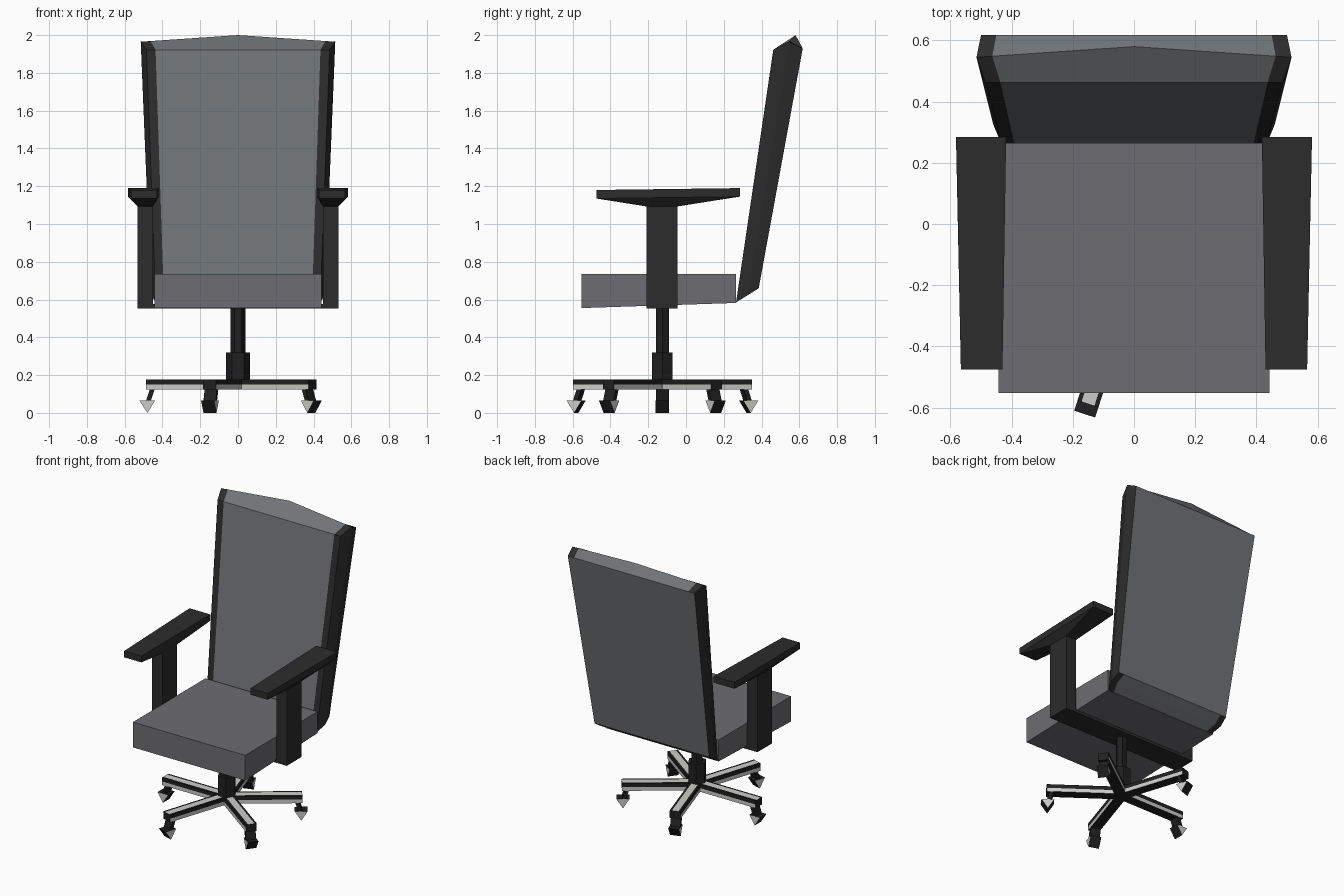
import bpy, bmesh, math
from mathutils import Matrix, Vector

if "Cube" in bpy.data.objects:
    bpy.data.objects.remove(bpy.data.objects["Cube"])


def material(name, color):
    m = bpy.data.materials.new(name)
    m.diffuse_color = (*color, 1)
    m.use_nodes = True
    m.node_tree.nodes["Principled BSDF"].inputs["Base Color"].default_value = m.diffuse_color
    return m


SEAT = material("seat grey", (0.155, 0.155, 0.17))
BACK = material("back grey", (0.165, 0.178, 0.188))
DARK = material("dark trim", (0.025, 0.025, 0.025))
BLACK = material("base black", (0.014, 0.014, 0.014))
LIGHT = material("light metal", (0.6, 0.6, 0.58))


def finish(name, bm, mats, matrix=None):
    bmesh.ops.recalc_face_normals(bm, faces=bm.faces)
    me = bpy.data.meshes.new(name)
    bm.to_mesh(me)
    bm.free()
    for m in mats:
        me.materials.append(m)
    ob = bpy.data.objects.new(name, me)
    bpy.context.collection.objects.link(ob)
    if matrix:
        ob.matrix_world = matrix
    return ob


def hull(name, points, mats, matrix=None):
    bm = bmesh.new()
    for p in points:
        bm.verts.new(p)
    bmesh.ops.convex_hull(bm, input=bm.verts)
    bmesh.ops.dissolve_limit(bm, angle_limit=0.01, verts=bm.verts, edges=bm.edges)
    return finish(name, bm, mats, matrix)


def corners(x0, x1, y0, y1, z0, z1):
    return [(x, y, z) for x in (x0, x1) for y in (y0, y1) for z in (z0, z1)]


def prism(name, profile, axis, lo, hi, mats, rule, matrix=None):
    """Extrude a closed 2D profile along x or y; rule gives side material indices."""
    bm = bmesh.new()
    def put(t, a, b):
        return bm.verts.new((t, a, b) if axis == 'x' else (a, t, b))
    r0 = [put(lo, *p) for p in profile]
    r1 = [put(hi, *p) for p in profile]
    n = len(profile)
    for i in range(n):
        j = (i + 1) % n
        bm.faces.new((r0[i], r0[j], r1[j], r1[i])).material_index = rule(i)
    for r in (r0, r1):
        bm.faces.new(r).material_index = rule(-1)
    return finish(name, bm, mats, matrix)


# Seat cushion with slightly rising underside
prism("seat", [(-0.552, 0.555), (0.265, 0.582), (0.265, 0.735), (-0.552, 0.735)],
      'x', -0.443, 0.443, [SEAT], lambda i: 0)

# Backrest: six-point sections lofted across the width
bm = bmesh.new()
rings = []
for u in (-1, -0.9, 0, 0.9, 1):
    rise = 1 - abs(u)
    sect = [(0.435, 0.265, 0.585), (0.46, 0.325, 0.622), (0.452, 0.385, 0.66),
            (0.50, 0.618, 1.93),
            (0.515, 0.545 + 0.035 * rise, 1.965 + 0.035 * rise),
            (0.485, 0.462, 1.922)]
    rings.append([bm.verts.new((u * w, y, z)) for w, y, z in sect])
for k in range(4):
    for i in range(6):
        j = (i + 1) % 6
        f = bm.faces.new((rings[k][i], rings[k][j], rings[k + 1][j], rings[k + 1][i]))
        # border strips are dark everywhere but on the rear panel
        f.material_index = 1 if k in (0, 3) and i != 2 else 0
for r in (rings[0], rings[-1]):
    bm.faces.new((r[0], r[1], r[4], r[5])).material_index = 1
    bm.faces.new((r[1], r[2], r[3], r[4])).material_index = 1
finish("backrest", bm, [BACK, DARK])

# Armrests: tapered pads on flat posts
for side, s in (("left", -1), ("right", 1)):
    pad = [(s * 0.43, -0.475, 1.18), (s * 0.566, -0.475, 1.18),
           (s * 0.43, -0.475, 1.135), (s * 0.566, -0.475, 1.135),
           (s * 0.418, 0.285, 1.19), (s * 0.582, 0.285, 1.19),
           (s * 0.418, 0.285, 1.145), (s * 0.582, 0.285, 1.145)]
    pad += [(s * x, y, 1.093) for x in (0.45, 0.532) for y in (-0.21, -0.045)]
    hull(side + "_arm_pad", pad, [DARK])
    hull(side + "_arm_post",
         corners(s * 0.45, s * 0.532, -0.21, -0.045, 0.553, 1.095), [DARK])

# Cross bar joining the posts below the seat
hull("under_seat_bar", corners(-0.46, 0.46, -0.21, -0.045, 0.553, 0.577), [DARK])

# Gas column
CY = -0.125


def column(name, r, z0, z1):
    pts = [(r * math.cos(math.pi * k / 3), CY + r * math.sin(math.pi * k / 3), z)
           for k in range(6) for z in (z0, z1)]
    hull(name, pts, [BLACK])


column("column_upper", 0.039, 0.30, 0.56)
column("column_sleeve", 0.063, 0.13, 0.32)

# Five-star base with casters
arm_profile = [(-0.036, 0.125), (0.036, 0.125), (0.036, 0.151), (0.036, 0.178),
               (0.022, 0.178), (-0.022, 0.178), (-0.036, 0.178), (-0.036, 0.151)]
LIGHT_SIDES = (1, 4, 7)
for k in range(5):
    m = Matrix.Translation(Vector((0, CY, 0))) @ Matrix.Rotation(math.radians(36 + 72 * k), 4, 'Z')
    prism(f"base_arm_{k + 1}", arm_profile, 'x', 0.0, 0.487, [BLACK, LIGHT],
          lambda i: 1 if i in LIGHT_SIDES else 0, m)
    # bracket leaning from the arm to the wheel
    prism(f"caster_bracket_{k + 1}", [(0.44, 0.13), (0.465, 0.13), (0.49, 0.055), (0.465, 0.055)],
          'y', -0.034, 0.034, [BLACK], lambda i: 0, m)
    # wheel: wedge pointing down, light end faces
    prism(f"caster_wheel_{k + 1}", [(0.438, 0.066), (0.522, 0.066), (0.48, 0.0)],
          'y', -0.036, 0.036, [BLACK, LIGHT], lambda i: 1 if i == -1 else 0, m)
